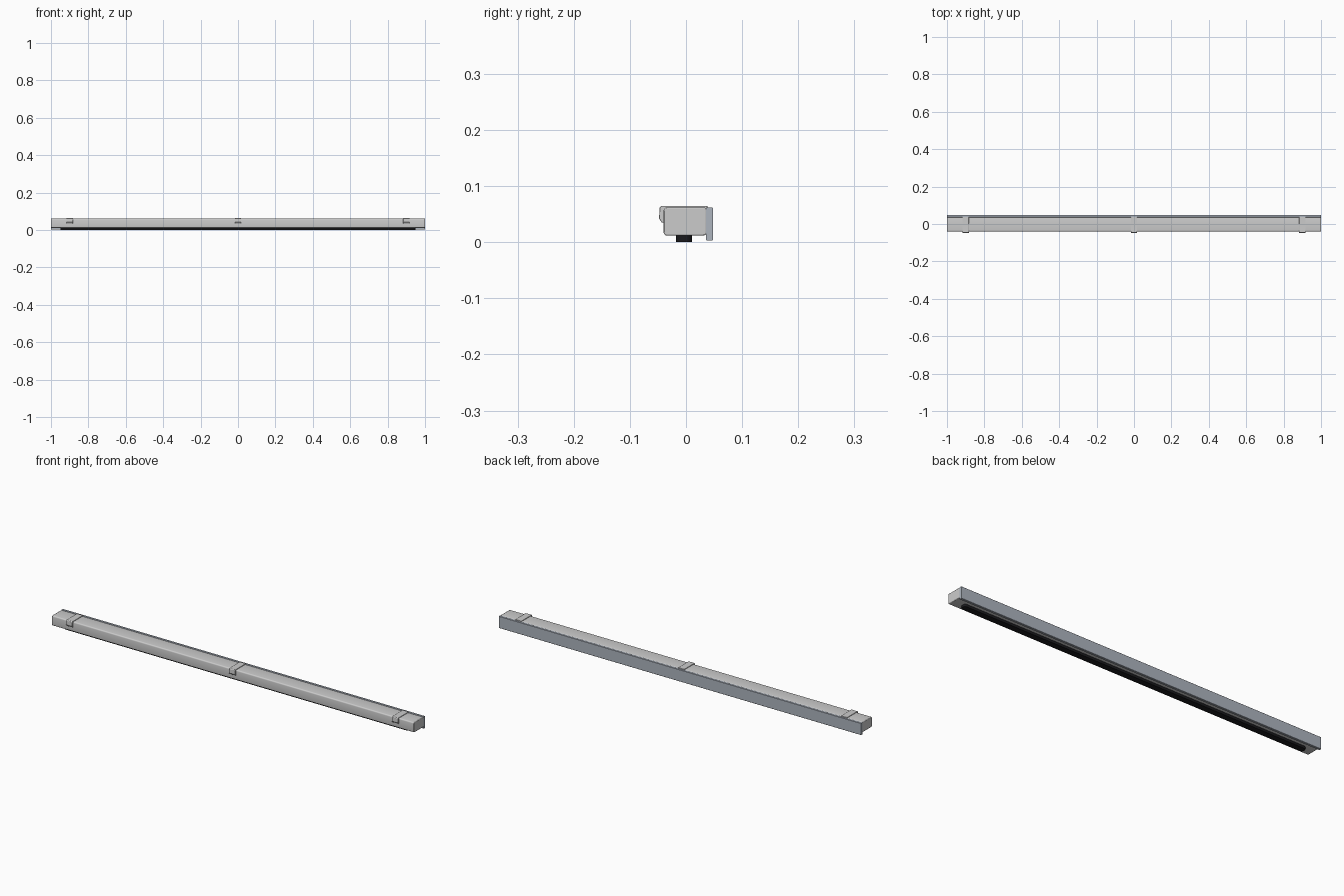
import bpy, bmesh, math

if "Cube" in bpy.data.objects:
    bpy.data.objects.remove(bpy.data.objects["Cube"])

def material(name, color):
    m = bpy.data.materials.new(name)
    m.diffuse_color = color
    m.use_nodes = True
    m.node_tree.nodes["Principled BSDF"].inputs["Base Color"].default_value = m.diffuse_color
    return m

def rounded(x0, x1, y0, y1, r, n=4):
    """Outline of a rounded rectangle, counter-clockwise."""
    pts = []
    for cx, cy, a in ((x1-r, y1-r, 0), (x0+r, y1-r, 90), (x0+r, y0+r, 180), (x1-r, y0+r, 270)):
        for i in range(n + 1):
            t = math.radians(a + 90 * i / n)
            pts.append((cx + r * math.cos(t), cy + r * math.sin(t)))
    return pts

def extrude(name, pts, lo, hi, axis, bevel=0, mat=None):
    """Extrude a profile along x (points are y, z) or z (points are x, y)."""
    bm = bmesh.new()
    co = [(lo, a, b) if axis == 'x' else (a, b, lo) for a, b in pts]
    face = bm.faces.new([bm.verts.new(c) for c in co])
    res = bmesh.ops.extrude_face_region(bm, geom=[face])
    d = hi - lo
    bmesh.ops.translate(bm, verts=[v for v in res['geom'] if isinstance(v, bmesh.types.BMVert)],
                        vec=(d, 0, 0) if axis == 'x' else (0, 0, d))
    bmesh.ops.recalc_face_normals(bm, faces=bm.faces)
    me = bpy.data.meshes.new(name)
    bm.to_mesh(me)
    bm.free()
    ob = bpy.data.objects.new(name, me)
    bpy.context.collection.objects.link(ob)
    if mat:
        me.materials.append(mat)
    if bevel:
        mod = ob.modifiers.new("edge_bevel", 'BEVEL')
        mod.width = bevel
        mod.segments = 2
        mod.limit_method = 'ANGLE'
        mod.angle_limit = math.radians(40)
    bpy.ops.object.select_all(action='DESELECT')
    ob.select_set(True)
    bpy.context.view_layer.objects.active = ob
    bpy.ops.object.shade_smooth_by_angle(angle=math.radians(30))
    return ob

black = material("black_lens", (0.01, 0.01, 0.012, 1))
steel = material("steel_plate", (0.42, 0.46, 0.52, 1))

# Long housing with rounded section
extrude("housing", rounded(-0.04, 0.037, 0.012, 0.062, 0.006), -1, 1, 'x', 0.002)

# Black strip underneath, rounded at the corners
extrude("bottom_strip", rounded(-0.95, 0.95, -0.018, 0.011, 0.012, 6), 0.0, 0.015, 'z', 0, black)

# Flat mounting plate along the back
extrude("back_plate", rounded(0.036, 0.048, 0.003, 0.062, 0.001, 1), -1, 1, 'x', 0, steel)

# Hooked clips over the top and down the front
clip = [(0.038, 0.058), (0.038, 0.065), (-0.044, 0.065), (-0.047, 0.062),
        (-0.048, 0.042), (-0.043, 0.035), (-0.038, 0.035), (-0.038, 0.058)]
for label, x in (("left", -0.9), ("middle", 0), ("right", 0.9)):
    extrude(label + "_clip", clip, x - 0.017, x + 0.017, 'x', 0.001)
